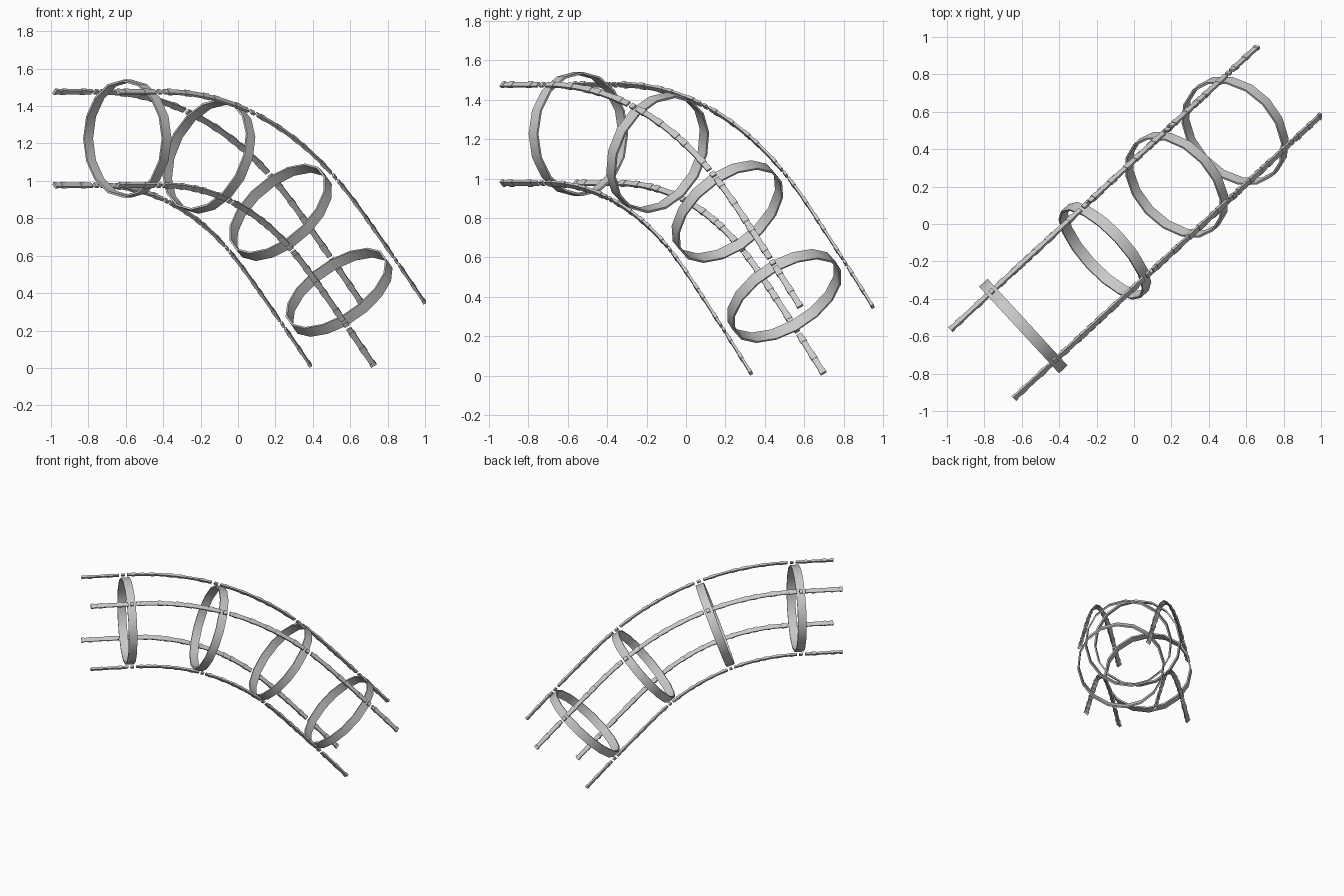
import bpy, bmesh, math
from mathutils import Vector

if "Cube" in bpy.data.objects:
    bpy.data.objects.remove(bpy.data.objects["Cube"], do_unlink=True)

steel = bpy.data.materials.new("grey steel")
steel.use_nodes = True
grey = (0.59, 0.59, 0.59, 1)
steel.diffuse_color = grey
steel.node_tree.nodes["Principled BSDF"].inputs["Base Color"].default_value = grey

# Cage heading in plan, and the bend of its centre line by length
HEAD = Vector((0.735, 0.678, 0)).normalized()
SIDE = Vector((HEAD.y, -HEAD.x, 0))
START = Vector((0, 0, 1.226)) - HEAD * 1.105
BEND = [(0, 0), (0.34, 0), (1.53, 41), (1.75, 46), (2.415, 47.5)]
MODULE = 0.604
HALF = 0.25


def pitch(l):
    for (a, p), (b, q) in zip(BEND, BEND[1:]):
        if l <= b:
            return math.radians(p + (q - p) * (l - a) / (b - a))
    return math.radians(BEND[-1][1])


def frame(l):
    """Centre point and upward normal of the cage at length l."""
    steps = 60
    p = START.copy()
    for i in range(steps):
        a = pitch(l * (i + 0.5) / steps)
        p += (HEAD * math.cos(a) - Vector((0, 0, math.sin(a)))) * l / steps
    a = pitch(l)
    return p, HEAD * math.sin(a) + Vector((0, 0, math.cos(a)))


def bridge(bm, a, b):
    n = len(a)
    for i in range(n):
        bm.faces.new((a[i], a[(i + 1) % n], b[(i + 1) % n], b[i]))


def finish(name, bm):
    bmesh.ops.recalc_face_normals(bm, faces=bm.faces)
    me = bpy.data.meshes.new(name)
    bm.to_mesh(me)
    bm.free()
    me.materials.append(steel)
    ob = bpy.data.objects.new(name, me)
    bpy.context.collection.objects.link(ob)
    return ob


def bar(bm, l0, l1, sx, sz, width, thick):
    """Flat bar following the bend, its face turned outwards from the axis."""
    count = max(1, math.ceil((l1 - l0) / 0.1))
    loops = []
    for i in range(count + 1):
        p, up = frame(l0 + (l1 - l0) * i / count)
        out = (SIDE * sx + up * sz).normalized()
        across = (SIDE * sx - up * sz).normalized()
        c = p + (SIDE * sx + up * sz) * HALF
        loops.append([bm.verts.new(c + across * u * width / 2 + out * v * thick / 2)
                      for u, v in ((-1, -1), (1, -1), (1, 1), (-1, 1))])
    for a, b in zip(loops, loops[1:]):
        bridge(bm, a, b)
    bm.faces.new(loops[0])
    bm.faces.new(loops[-1])


# Four rails: bars broken at each hoop, with raised sleeves along them
SLEEVES = [(0, 0.02), (0.05, 0.085), (0.19, 0.225),
           (0.36, 0.385), (0.47, 0.505), (0.584, MODULE)]
for name, sx, sz in (("upper_right_rail", 1, 1), ("upper_left_rail", -1, 1),
                     ("lower_right_rail", 1, -1), ("lower_left_rail", -1, -1)):
    # The model's left is +x, so the +SIDE rails are its left ones
    name = name.replace("right", "left") if sx > 0 else name.replace("left", "right")
    bm = bmesh.new()
    for m in range(4):
        base = m * MODULE
        mid = base + MODULE / 2
        bar(bm, base, mid - 0.03, sx, sz, 0.029, 0.013)
        bar(bm, mid - 0.012, mid + 0.012, sx, sz, 0.029, 0.013)
        bar(bm, mid + 0.03, base + MODULE, sx, sz, 0.029, 0.013)
        for a, b in SLEEVES:
            bar(bm, base + a, base + b, sx, sz, 0.034, 0.017)
    finish(name, bm)

# Four flat hoops, one in the middle of each module
SIDES, RADIUS, WIDTH, WALL = 16, 0.315, 0.062, 0.011
for m in range(4):
    p, up = frame(m * MODULE + 0.3)
    along = SIDE.cross(up)
    bm = bmesh.new()
    loops = []
    for i in range(SIDES):
        a = math.tau * i / SIDES
        r = SIDE * math.cos(a) + up * math.sin(a)
        loops.append([bm.verts.new(p + r * rad + along * w * WIDTH / 2)
                      for rad, w in ((RADIUS, -1), (RADIUS, 1),
                                     (RADIUS - WALL, 1), (RADIUS - WALL, -1))])
    for i in range(SIDES):
        bridge(bm, loops[i], loops[(i + 1) % SIDES])
    ob = finish("hoop_%d" % (m + 1), bm)
    bpy.ops.object.select_all(action="DESELECT")
    ob.select_set(True)
    bpy.context.view_layer.objects.active = ob
    bpy.ops.object.shade_smooth_by_angle(angle=math.radians(35))
